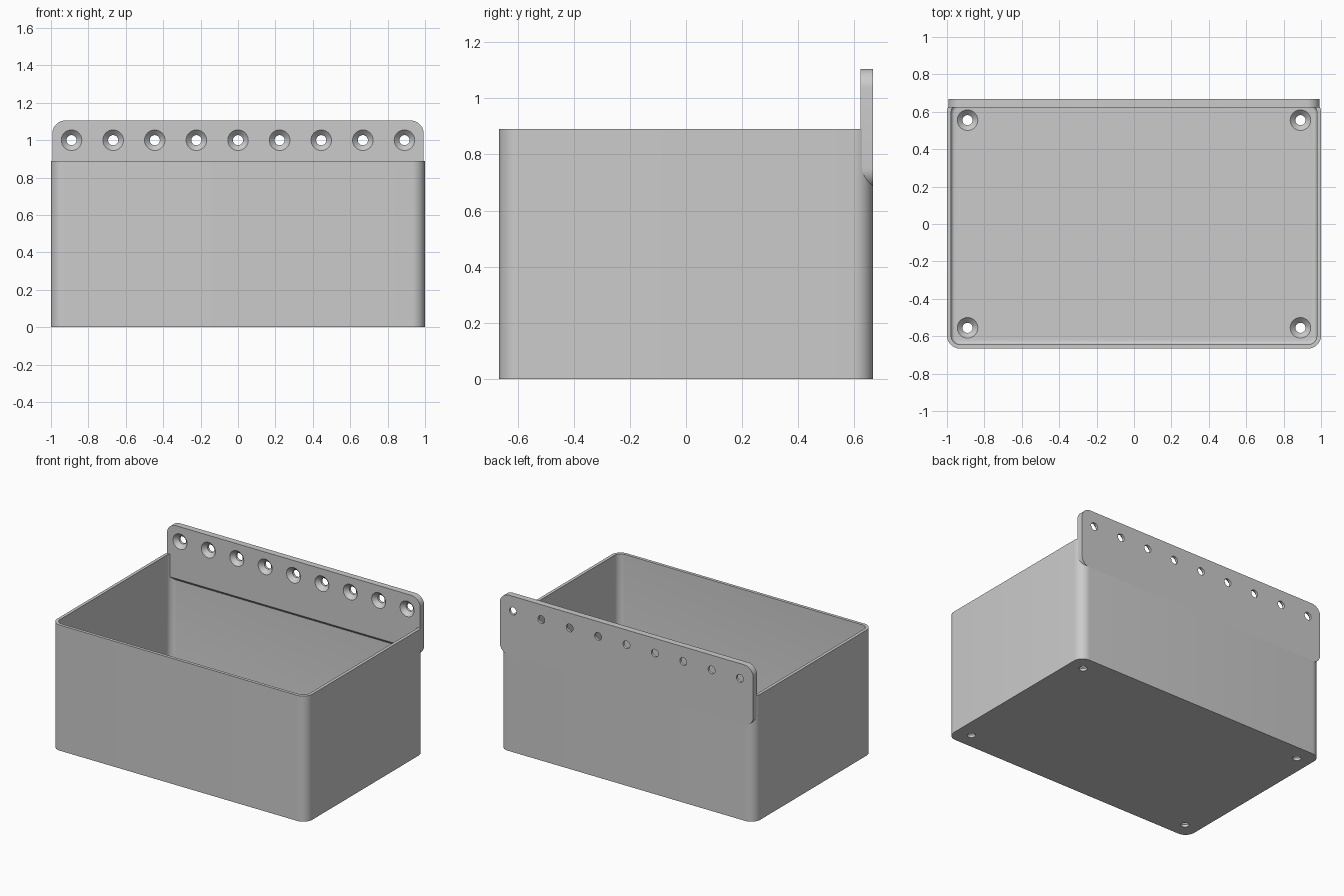
import bpy, bmesh, math
from mathutils import Matrix, Vector

cube = bpy.data.objects.get("Cube")
if cube:
    bpy.data.objects.remove(cube, do_unlink=True)

# One flat colour
grey = bpy.data.materials.new("plain grey")
grey.use_nodes = True
GREY = (0.6, 0.6, 0.6, 1)
grey.diffuse_color = GREY
grey.node_tree.nodes["Principled BSDF"].inputs["Base Color"].default_value = GREY

HX, HY, HEIGHT, RADIUS = 1.0, 0.667, 0.89, 0.07
WALL, FLOOR, FILLET = 0.022, 0.045, 0.02
PLATE_X, PLATE_LOW, PLATE_TOP, PLATE_T = 0.993, 0.68, 1.105, 0.045


def rounded_rect(hx, hy, r, steps=10):
    """Counter-clockwise outline of a rounded rectangle."""
    points = []
    for i, (sx, sy) in enumerate([(1, 1), (-1, 1), (-1, -1), (1, -1)]):
        for k in range(steps + 1):
            a = math.pi / 2 * (i + k / steps)
            points.append((sx * (hx - r) + r * math.cos(a),
                           sy * (hy - r) + r * math.sin(a)))
    return points


def loft(bm, loops):
    """Skin closed loops of points in order and cap both ends."""
    rings = [[bm.verts.new(p) for p in loop] for loop in loops]
    for a, b in zip(rings, rings[1:]):
        for i in range(len(a)):
            j = (i + 1) % len(a)
            bm.faces.new((a[i], a[j], b[j], b[i]))
    bm.faces.new(rings[0][::-1])
    bm.faces.new(rings[-1])


def make_object(name, bm):
    bmesh.ops.recalc_face_normals(bm, faces=bm.faces)
    mesh = bpy.data.meshes.new(name)
    bm.to_mesh(mesh)
    bm.free()
    mesh.materials.append(grey)
    ob = bpy.data.objects.new(name, mesh)
    bpy.context.collection.objects.link(ob)
    return ob


def drill(ob, matrices, thickness):
    """Cut countersunk screw holes; each matrix places a hole mouth facing +z."""
    profile = [(0.027, -thickness - 0.02), (0.027, -0.028), (0.055, 0), (0.055, 0.02)]
    bm = bmesh.new()
    for m in matrices:
        loft(bm, [[m @ Vector((r * math.cos(a), r * math.sin(a), z))
                   for a in (math.tau * k / 32 for k in range(32))]
                  for r, z in profile])
    cutter = make_object("hole_cutter", bm)
    cutter.hide_render = True
    mod = ob.modifiers.new("holes", "BOOLEAN")
    mod.operation, mod.solver, mod.object = "DIFFERENCE", "EXACT", cutter
    bpy.context.view_layer.update()
    cut = ob.evaluated_get(bpy.context.evaluated_depsgraph_get())
    mesh = bpy.data.meshes.new_from_object(cut)
    ob.modifiers.clear()
    ob.data = mesh
    bpy.data.objects.remove(cutter, do_unlink=True)


def smooth(ob):
    bpy.ops.object.select_all(action="DESELECT")
    ob.select_set(True)
    bpy.context.view_layer.objects.active = ob
    bpy.ops.object.shade_smooth_by_angle(angle=math.radians(30))


# Open bin: outer wall, rim, inner wall and a small fillet into the floor
levels = [(0, 0), (0, HEIGHT), (WALL, HEIGHT)]
for k in range(6):
    a = math.pi / 2 * k / 5
    levels.append((WALL + FILLET * (1 - math.cos(a)),
                   FLOOR + FILLET * (1 - math.sin(a))))
bm = bmesh.new()
loft(bm, [[(x, y, z) for x, y in rounded_rect(HX - d, HY - 0.0008 - d, RADIUS - d)]
          for d, z in levels])
bin_body = make_object("bin_body", bm)
drill(bin_body, [Matrix.Translation((x, y, FLOOR))
                 for x in (-0.89, 0.89) for y in (-0.555, 0.555)], FLOOR)
smooth(bin_body)

# Mounting plate: rounded slab with a sloped underside
mid, half = (PLATE_TOP + PLATE_LOW) / 2, (PLATE_TOP - PLATE_LOW) / 2
bm = bmesh.new()
loft(bm, [[(x, y, mid + z) for x, z in rounded_rect(PLATE_X, half, RADIUS)]
          for y in (HY, HY - PLATE_T)])
cut = bmesh.ops.bisect_plane(bm, geom=bm.verts[:] + bm.edges[:] + bm.faces[:],
                             plane_co=(0, HY, PLATE_LOW + 0.005),
                             plane_no=(0, 1, 1), clear_inner=True)
bmesh.ops.holes_fill(bm, edges=[e for e in bm.edges if e.is_boundary], sides=0)
mounting_plate = make_object("mounting_plate", bm)
face_front = Matrix.Rotation(math.pi / 2, 4, "X")
drill(mounting_plate, [Matrix.Translation((0.2225 * i, HY - PLATE_T, 1.0)) @ face_front
                       for i in range(-4, 5)], PLATE_T)
smooth(mounting_plate)
